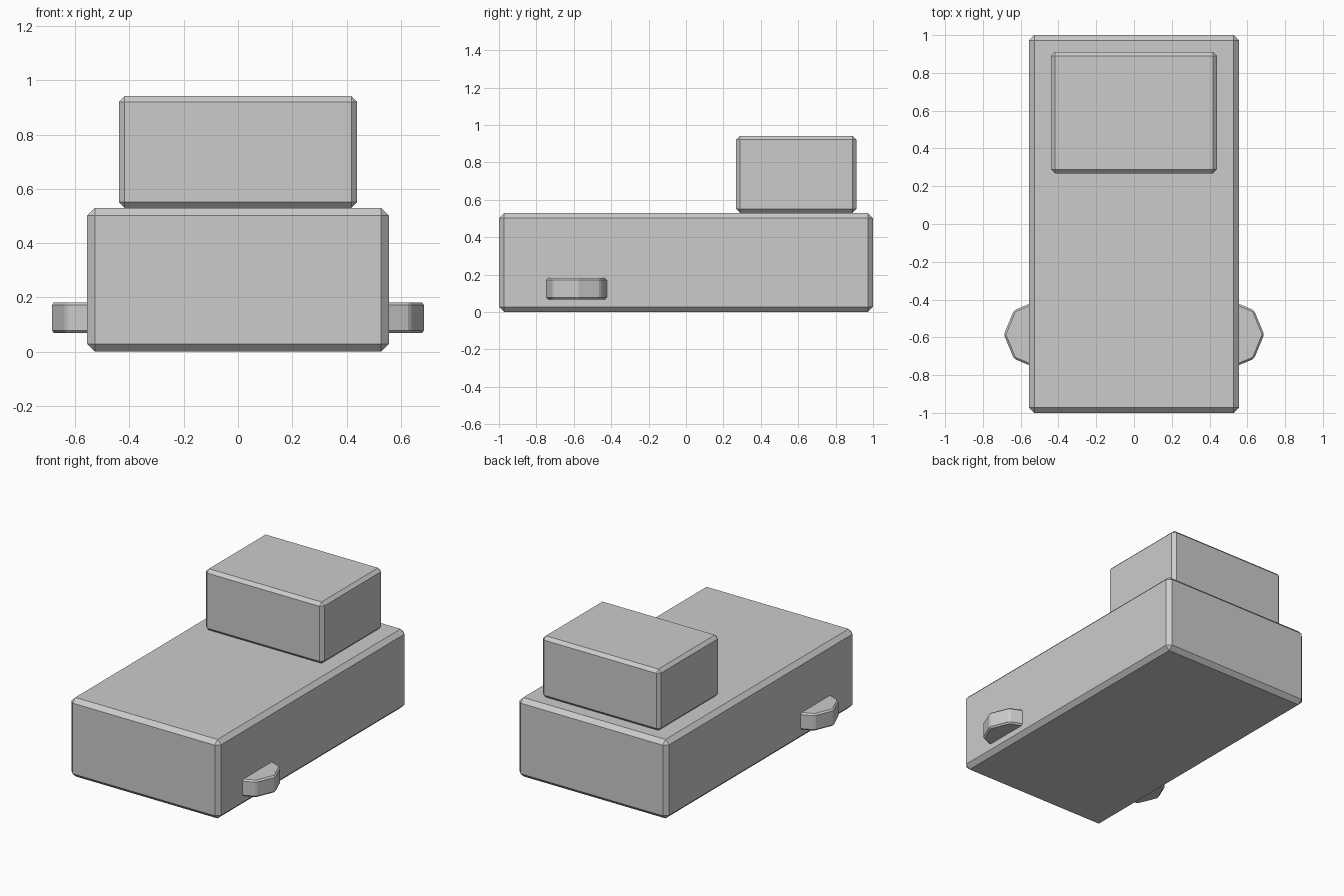
import bpy
from math import pi

if "Cube" in bpy.data.objects:
    bpy.data.objects.remove(bpy.data.objects["Cube"])


def bevel(ob, width):
    m = ob.modifiers.new("bevel", 'BEVEL')
    m.width = width
    m.segments = 1
    m.limit_method = 'ANGLE'
    m.angle_limit = 0.5


def box(name, lo, hi, width):
    centre = [(a + b) / 2 for a, b in zip(lo, hi)]
    size = [b - a for a, b in zip(lo, hi)]
    bpy.ops.mesh.primitive_cube_add(size=1, location=centre)
    ob = bpy.context.object
    ob.name = name
    ob.scale = size
    bpy.ops.object.transform_apply(location=False, rotation=False, scale=True)
    bevel(ob, width)


# Long main body and the raised block at the back
box("main_body", (-0.556, -1, 0), (0.556, 1, 0.53), 0.028)
box("upper_block", (-0.439, 0.268, 0.53), (0.439, 0.911, 0.942), 0.021)

# Eight-sided discs half sunk into both sides
for name, side in (("left_side_disc", -1), ("right_side_disc", 1)):
    bpy.ops.mesh.primitive_cylinder_add(
        vertices=8, radius=0.182, depth=0.114,
        location=(side * 0.507, -0.585, 0.125))
    disc = bpy.context.object
    disc.name = name
    bevel(disc, 0.01)
